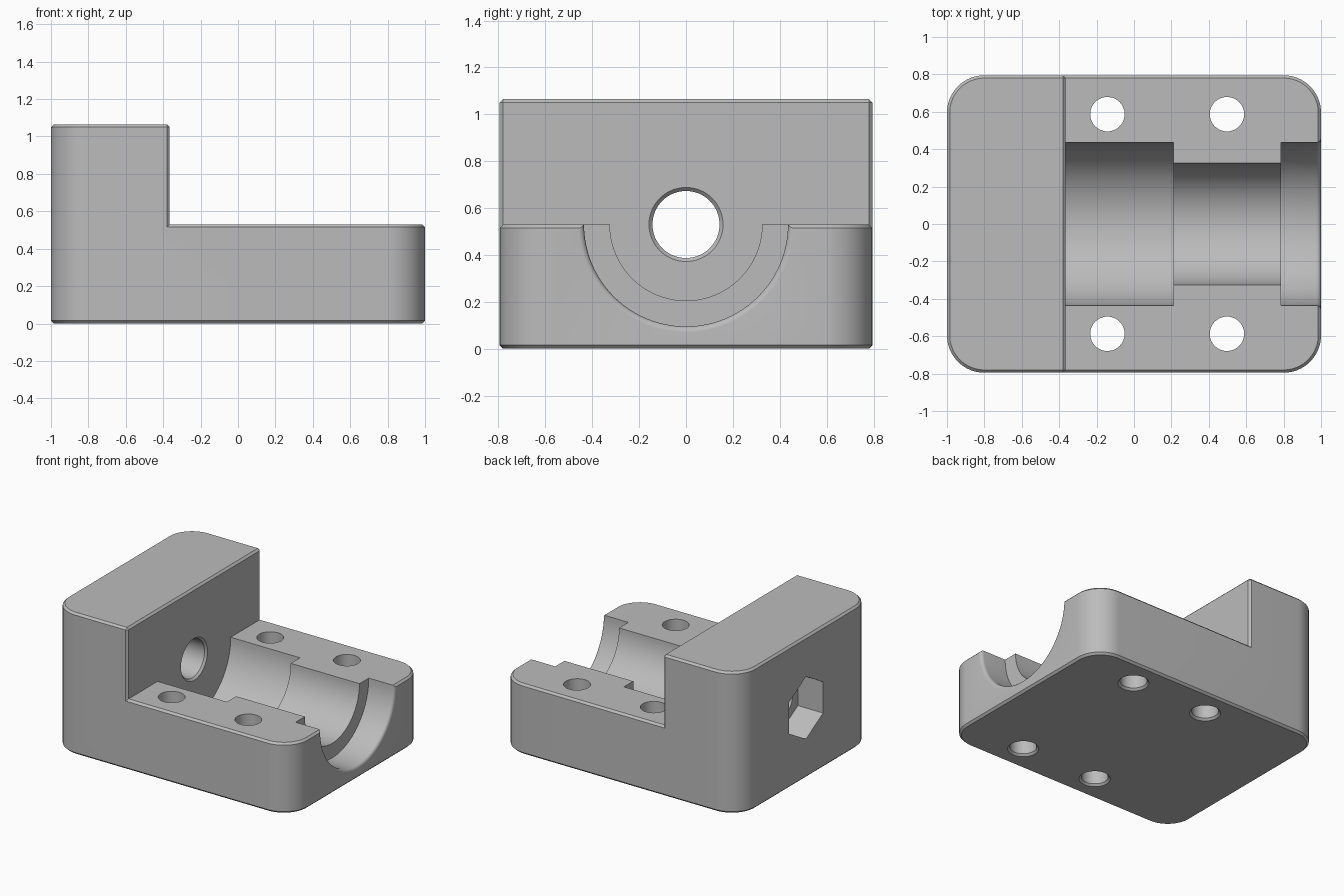
import bpy, bmesh, math
from mathutils import Matrix

HALF_Y, BASE_Z, TALL_Z = 0.795, 0.53, 1.065
STEP_X, CORNER, CHAMFER = -0.365, 0.2, 0.015

cube = bpy.data.objects.get("Cube")
if cube:
    bpy.data.objects.remove(cube, do_unlink=True)

grey = bpy.data.materials.new("plain grey")
grey.use_nodes = True
grey.diffuse_color = (0.5, 0.5, 0.5, 1)
grey.node_tree.nodes["Principled BSDF"].inputs["Base Color"].default_value = (0.5, 0.5, 0.5, 1)


def make_object(name, bm):
    bmesh.ops.recalc_face_normals(bm, faces=bm.faces)
    mesh = bpy.data.meshes.new(name)
    bm.to_mesh(mesh)
    bm.free()
    mesh.materials.append(grey)
    obj = bpy.data.objects.new(name, mesh)
    bpy.context.collection.objects.link(obj)
    return obj


def lathe(name, profile, steps, matrix):
    """Closed solid turned round the local z axis from (height, radius) pairs."""
    bm = bmesh.new()
    rings = []
    for h, r in profile:
        angles = [math.tau * i / steps for i in range(steps)]
        rings.append([bm.verts.new((r * math.cos(a), r * math.sin(a), h)) for a in angles])
    for low, high in zip(rings, rings[1:]):
        for i in range(steps):
            j = (i + 1) % steps
            bm.faces.new((low[i], low[j], high[j], high[i]))
    bm.faces.new(rings[0][::-1])
    bm.faces.new(rings[-1])
    bm.transform(matrix)
    return make_object(name, bm)


def cut(target, cutter):
    cutter.hide_render = True
    mod = target.modifiers.new("cut", 'BOOLEAN')
    mod.operation, mod.solver, mod.object = 'DIFFERENCE', 'EXACT', cutter
    bpy.context.view_layer.objects.active = target
    bpy.ops.object.modifier_apply(modifier=mod.name)
    bpy.data.objects.remove(cutter, do_unlink=True)


# Body: rounded block at full height
bm = bmesh.new()
outline = []
for k, (sx, sy) in enumerate([(1, 1), (-1, 1), (-1, -1), (1, -1)]):
    for i in range(17):
        a = math.pi / 2 * (k + i / 16)
        outline.append(bm.verts.new((sx * (1 - CORNER) + CORNER * math.cos(a),
                                     sy * (HALF_Y - CORNER) + CORNER * math.sin(a), 0)))
floor = bm.faces.new(outline)
top = bmesh.ops.extrude_face_region(bm, geom=[floor], use_keep_orig=True)
bmesh.ops.translate(bm, vec=(0, 0, TALL_Z),
                    verts=[g for g in top["geom"] if isinstance(g, bmesh.types.BMVert)])
body = make_object("bearing_block", bm)

# Step: remove the upper space, leaving the tall wall and the low base
bm = bmesh.new()
bmesh.ops.create_cube(bm, size=2, matrix=Matrix.Translation((STEP_X + 1.5, 0, BASE_Z + 1))
                      @ Matrix.Diagonal((1.5, 1.5, 1, 1)))
cut(body, make_object("step_cutter", bm))

# Chamfer every sharp outer edge
bm = bmesh.new()
bm.from_mesh(body.data)
bmesh.ops.dissolve_limit(bm, angle_limit=0.01, verts=bm.verts, edges=bm.edges)
sharp = [e for e in bm.edges if len(e.link_faces) == 2
         and e.calc_face_angle_signed() > math.radians(40)]
bmesh.ops.bevel(bm, geom=sharp, offset=CHAMFER, segments=1, profile=0.5,
                affect='EDGES', clamp_overlap=False)
bm.to_mesh(body.data)
bm.free()

# Stepped trough with a rounded mouth, lying along x
along_x = Matrix.Translation((0, 0, BASE_Z)) @ Matrix.Rotation(math.pi / 2, 4, 'Y')
mouth = [(0.975 + 0.025 * math.sin(a), 0.46 - 0.025 * math.cos(a))
         for a in [math.pi / 2 * i / 6 for i in range(7)]]
trough = [(STEP_X, 0.435), (0.212, 0.435), (0.212, 0.325), (0.785, 0.325),
          (0.785, 0.435)] + mouth + [(1.1, 0.46)]
cut(body, lathe("trough_cutter", trough, 96, along_x))

# Shaft hole with chamfered rim, and hexagonal nut pocket on the outer wall
shaft = [(-1.1, 0.143), (STEP_X - 0.015, 0.143), (STEP_X + 0.015, 0.173)]
cut(body, lathe("shaft_cutter", shaft, 64, along_x))
cut(body, lathe("nut_cutter", [(-1.1, 0.235), (-0.79, 0.235)], 6, along_x))

# Four bolt holes, chamfered underneath
for x in (-0.142, 0.497):
    for y in (-0.587, 0.587):
        bolt = [(-0.02, 0.127), (0.015, 0.092), (0.7, 0.092)]
        cut(body, lathe("bolt_cutter", bolt, 48, Matrix.Translation((x, y, 0))))

bpy.ops.object.select_all(action='DESELECT')
body.select_set(True)
bpy.context.view_layer.objects.active = body
bpy.ops.object.shade_smooth_by_angle(angle=math.radians(30))
